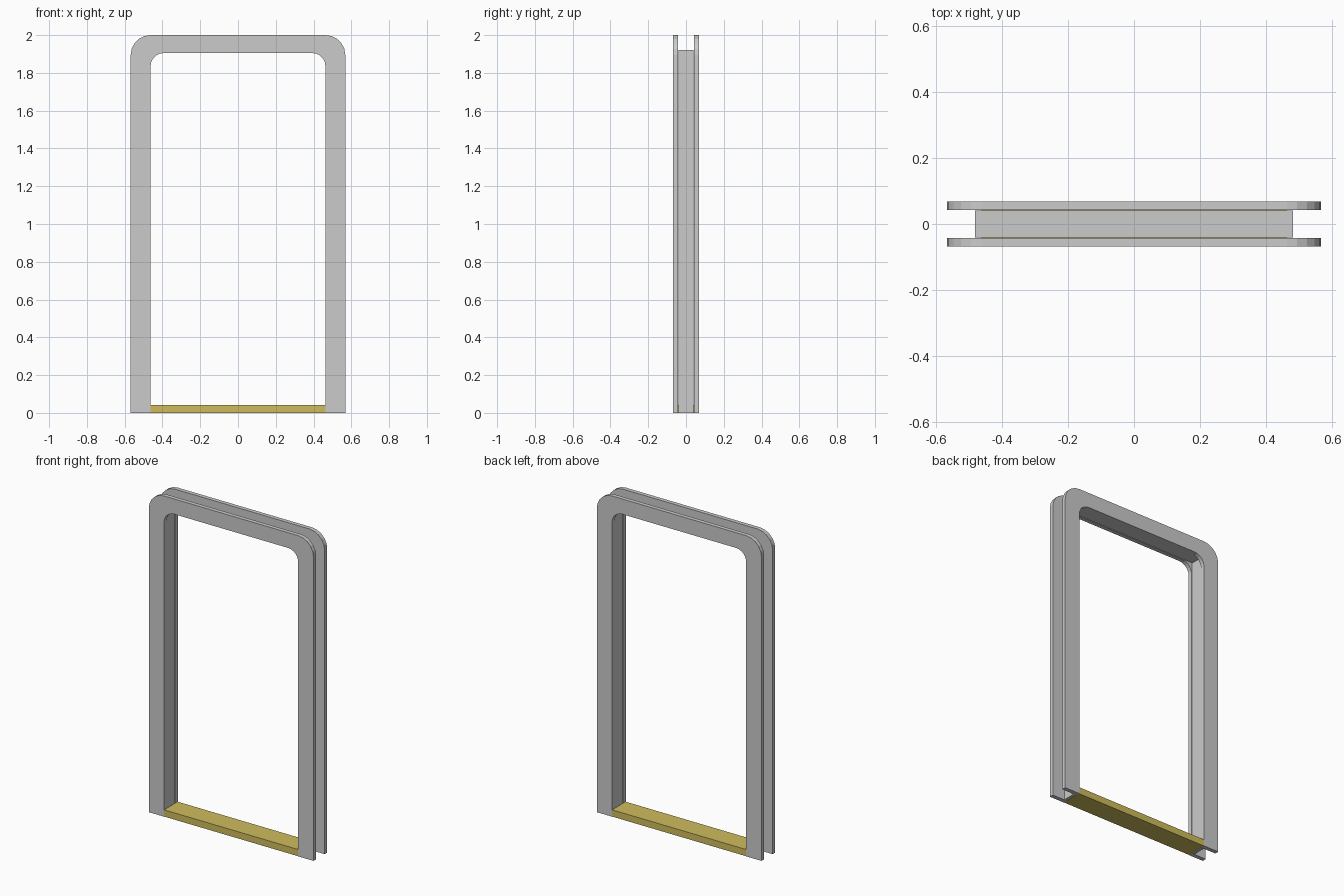
import bpy, bmesh
from math import sin, cos, pi

if "Cube" in bpy.data.objects:
    bpy.data.objects.remove(bpy.data.objects["Cube"])


def arch(x, top, radius, steps):
    """Outline of an arch with rounded upper corners, left foot to right foot."""
    if radius == 0:
        return [(-x, 0), (-x, top), (x, top), (x, 0)]
    right = [(x - radius + radius * sin(a), top - radius + radius * cos(a))
             for a in (i * pi / 2 / steps for i in range(steps + 1))]
    left = [(-px, pz) for px, pz in reversed(right)]
    return [(-x, 0)] + left + right + [(x, 0)]


def band(name, outer, inner, y0, y1):
    """Solid strip between two matching outlines, from y0 to y1."""
    bm = bmesh.new()
    rings = [[bm.verts.new((x, y, z)) for x, z in line]
             for y, line in ((y0, outer), (y0, inner), (y1, inner), (y1, outer))]
    n = len(outer)
    for k in range(4):
        a, b = rings[k], rings[(k + 1) % 4]
        for i in range(n - 1):
            bm.faces.new((a[i], a[i + 1], b[i + 1], b[i]))
    for i in (0, n - 1):
        bm.faces.new([r[i] for r in rings])
    bmesh.ops.recalc_face_normals(bm, faces=bm.faces)
    mesh = bpy.data.meshes.new(name)
    bm.to_mesh(mesh)
    bm.free()
    obj = bpy.data.objects.new(name, mesh)
    bpy.context.collection.objects.link(obj)
    return obj


# Front and back trim plates with rounded corners
outer = arch(0.568, 2.0, 0.105, 5)
inner = arch(0.463, 1.905, 0.07, 5)
band("front_trim", outer, inner, -0.068, -0.042)
band("back_trim", outer, inner, 0.042, 0.068)

# Square-cornered jamb lining between the plates
band("jamb_lining", arch(0.483, 1.92, 0, 1), arch(0.467, 1.907, 0, 1), -0.041, 0.041)

# Brass threshold
bpy.ops.mesh.primitive_cube_add(size=1, location=(0, 0, 0.021))
sill = bpy.context.object
sill.name = "threshold"
sill.scale = (0.926, 0.133, 0.042)
brass = bpy.data.materials.new("brass")
brass.diffuse_color = (0.62, 0.5, 0.11, 1)
brass.use_nodes = True
brass.node_tree.nodes["Principled BSDF"].inputs["Base Color"].default_value = brass.diffuse_color
sill.data.materials.append(brass)
